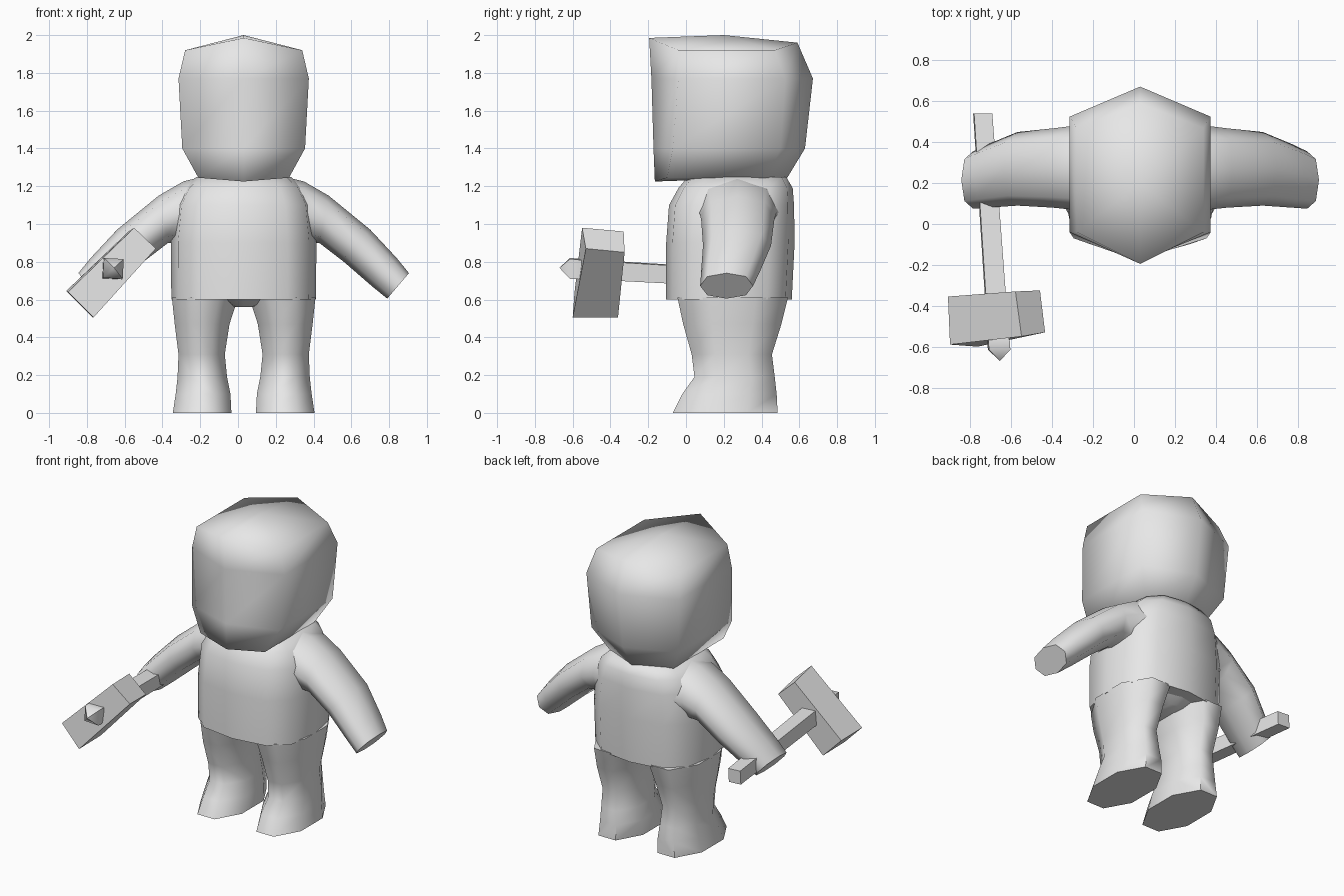
import bpy, bmesh, math
from mathutils import Vector

if "Cube" in bpy.data.objects:
    bpy.data.objects.remove(bpy.data.objects["Cube"])

CX = 0.03  # symmetry plane of the figure

grey = bpy.data.materials.new("light_grey")
grey.diffuse_color = (0.8, 0.8, 0.8, 1)
grey.use_nodes = True
grey.node_tree.nodes["Principled BSDF"].inputs["Base Color"].default_value = grey.diffuse_color


def loft(name, rings, smooth=None):
    """Skin a list of equal-length point rings and close both ends."""
    bm = bmesh.new()
    loops = [[bm.verts.new(p) for p in ring] for ring in rings]
    n = len(loops[0])
    for a, b in zip(loops, loops[1:]):
        for i in range(n):
            j = (i + 1) % n
            bm.faces.new((a[i], a[j], b[j], b[i]))
    bm.faces.new(loops[0][::-1])
    bm.faces.new(loops[-1])
    bmesh.ops.remove_doubles(bm, verts=bm.verts, dist=0.0005)
    bmesh.ops.recalc_face_normals(bm, faces=bm.faces)
    mesh = bpy.data.meshes.new(name)
    bm.to_mesh(mesh)
    bm.free()
    mesh.materials.append(grey)
    ob = bpy.data.objects.new(name, mesh)
    bpy.context.collection.objects.link(ob)
    if smooth:
        bpy.ops.object.select_all(action='DESELECT')
        ob.select_set(True)
        bpy.context.view_layer.objects.active = ob
        bpy.ops.object.shade_smooth_by_angle(angle=math.radians(smooth))
    return ob


def oval(n, power=1.0, half_step=False):
    """Unit rounded polygon reaching -1..1 on both axes."""
    pts = []
    for i in range(n):
        t = 2 * math.pi * (i + (0.5 if half_step else 0)) / n
        c, s = math.cos(t), math.sin(t)
        pts.append((math.copysign(abs(c) ** power, c), math.copysign(abs(s) ** power, s)))
    mx, my = max(p[0] for p in pts), max(p[1] for p in pts)
    return [(x / mx, y / my) for x, y in pts]


def flat_ring(shape, x0, x1, y0, y1, z):
    return [((x0 + x1) / 2 + u * (x1 - x0) / 2, (y0 + y1) / 2 + v * (y1 - y0) / 2, z)
            for u, v in shape]


# Head: hexagonal rings with a ridge along the middle
def hex_ring(w, front, side_front, side_back, back, z_side, z_front, z_back):
    return [(CX, front, z_front), (CX + w, side_front, z_side), (CX + w, side_back, z_side),
            (CX, back, z_back), (CX - w, side_back, z_side), (CX - w, side_front, z_side)]


head = loft("head", [
    hex_ring(0.24, -0.165, -0.10, 0.43, 0.53, 1.245, 1.225, 1.235),
    hex_ring(0.325, -0.172, -0.07, 0.50, 0.63, 1.40, 1.40, 1.40),
    hex_ring(0.345, -0.183, -0.04, 0.525, 0.672, 1.77, 1.77, 1.77),
    hex_ring(0.31, -0.195, -0.04, 0.47, 0.59, 1.92, 1.985, 1.96)], 180)
# Split the top cap along its ridge, with a raised middle point
bm = bmesh.new()
bm.from_mesh(head.data)
cap = max(bm.faces, key=lambda f: f.calc_center_median().z)
top = bmesh.ops.poke(bm, faces=[cap])["verts"][0]
top.co = (CX, 0.2, 2.0)
for f in bm.faces:
    f.smooth = True
bm.to_mesh(head.data)
bm.free()

# Torso: shirt with rounded-box section
body = oval(12, 0.72)
loft("torso", [flat_ring(body, CX - w, CX + w, y0, y1, z) for w, y0, y1, z in (
    (0.383, -0.105, 0.56, 0.60), (0.385, -0.105, 0.575, 0.90), (0.365, -0.09, 0.572, 1.10),
    (0.32, -0.04, 0.565, 1.19), (0.25, 0.01, 0.53, 1.25))], 60)

# Pelvis: small bridge joining the legs under the shirt
loft("pelvis", [flat_ring(body, CX - w, CX + w, y0, y1, z) for w, y0, y1, z in (
    (0.06, 0.06, 0.44, 0.56), (0.20, 0.0, 0.51, 0.62))], 60)

# Legs and arms, built on the right and mirrored
leg_shape = oval(8, 1.0, True)
leg_rows = ((0.065, 0.375, -0.07, 0.485, 0.0), (0.07, 0.36, -0.02, 0.48, 0.10),
            (0.088, 0.35, 0.045, 0.47, 0.19), (0.10, 0.345, 0.03, 0.455, 0.31),
            (0.075, 0.365, -0.015, 0.505, 0.47), (0.03, 0.38, -0.045, 0.54, 0.61))
# Arm rows: top x, top z, bottom x, bottom z, front y, back y
arm_shape = oval(8, 0.9)
arm_rows = ((0.27, 1.245, 0.26, 0.88, 0.04, 0.50), (0.35, 1.225, 0.37, 0.90, 0.07, 0.48),
            (0.48, 1.15, 0.43, 0.90, 0.08, 0.468), (0.70, 0.97, 0.56, 0.80, 0.09, 0.45),
            (0.84, 0.82, 0.71, 0.67, 0.08, 0.39), (0.905, 0.74, 0.79, 0.605, 0.075, 0.355))
for side, sx in (("right", 1), ("left", -1)):
    mirror = lambda p: (CX + sx * p[0], p[1], p[2])
    loft(side + "_leg", [[mirror(p) for p in flat_ring(leg_shape, *row)] for row in leg_rows], 60)
    rings = []
    for tx, tz, bx, bz, y0, y1 in arm_rows:
        t, b = Vector((tx - CX, 0, tz)), Vector((bx - CX, 0, bz))
        mid, half = (t + b) / 2, (t - b) / 2
        rings.append([mirror(mid + half * v + Vector((0, (y0 + y1) / 2 + u * (y1 - y0) / 2, 0)))
                      for u, v in arm_shape])
    loft(side + "_arm", rings, 65)

# Hammer handle: square bar through the fist, ending in a point
start, end = Vector((-0.74, 0.54, 0.70)), Vector((-0.656, -0.67, 0.768))


def handle_ring(y, r):
    c = start.lerp(end, (y - start.y) / (end.y - start.y))
    return [c + Vector((u * r, 0, v * r)) for u, v in ((-1, -0.9), (0.9, -1), (1, 0.9), (-0.9, 1))]


loft("hammer_handle", [handle_ring(0.54, 0.047), handle_ring(-0.58, 0.053)])
loft("hammer_tip", [handle_ring(-0.57, 0.055), handle_ring(-0.615, 0.055),
                    handle_ring(-0.67, 0.0001)], 60)

# Hammer head: tilted block
loft("hammer_head", [
    [(-0.90, -0.59, 0.64), (-0.765, -0.60, 0.505), (-0.77, -0.36, 0.505), (-0.91, -0.355, 0.645)],
    [(-0.55, -0.55, 0.98), (-0.435, -0.53, 0.87), (-0.46, -0.325, 0.85), (-0.58, -0.33, 0.96)]])
